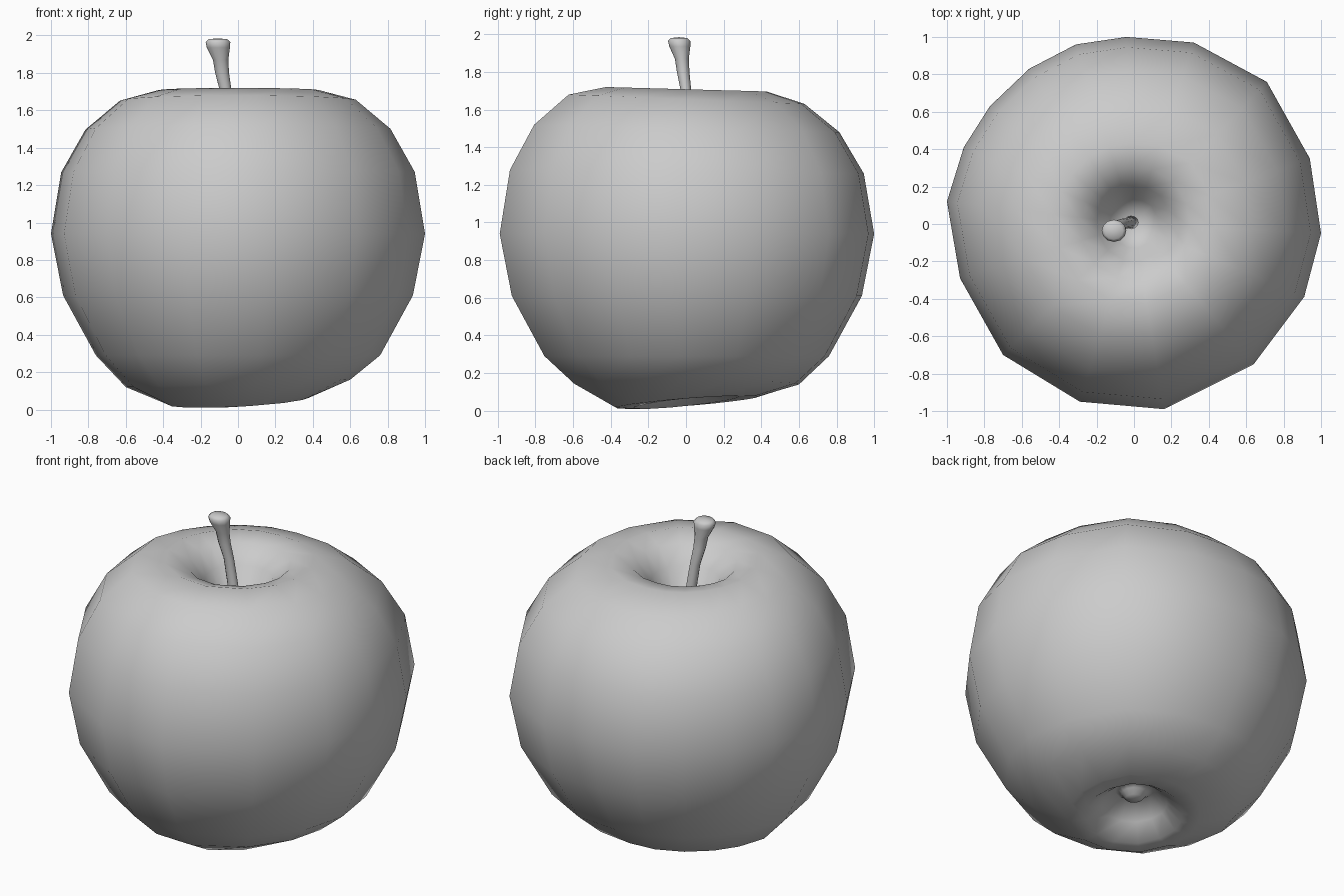
import bpy, bmesh
from math import sin, cos, pi, radians
from mathutils import Vector

if "Cube" in bpy.data.objects:
    bpy.data.objects.remove(bpy.data.objects["Cube"])


def loft(name, rings, end_points):
    """Skin a list of closed rings, closing both ends with a fan."""
    bm = bmesh.new()
    loops = [[bm.verts.new(p) for p in ring] for ring in rings]
    n = len(loops[0])
    for a, b in zip(loops, loops[1:]):
        for i in range(n):
            j = (i + 1) % n
            bm.faces.new((a[i], a[j], b[j], b[i]))
    for loop, point in zip((loops[0], loops[-1]), end_points):
        tip = bm.verts.new(point)
        for i in range(n):
            bm.faces.new((loop[i], loop[(i + 1) % n], tip))
    bmesh.ops.recalc_face_normals(bm, faces=bm.faces)
    mesh = bpy.data.meshes.new(name)
    bm.to_mesh(mesh)
    bm.free()
    for p in mesh.polygons:
        p.use_smooth = True
    obj = bpy.data.objects.new(name, mesh)
    bpy.context.collection.objects.link(obj)
    return obj


# Fruit outline seen from above: 16 slightly uneven points
outline = [(1, -.05), (.94, .35), (.71, .76), (.32, .97), (-.04, 1), (-.31, .96),
           (-.56, .83), (-.77, .63), (-.91, .41), (-1, .12), (-.93, -.29),
           (-.70, -.70), (-.29, -.95), (.16, -.99), (.64, -.75), (.91, -.39)]

# Fruit profile: radius, height, height change towards right (x) and back (y)
profile = [(.05, .15, 0, 0), (.075, .18, 0, 0), (.11, .20, 0, 0),
           (.19, .12, .01, .015), (.28, .045, .02, .03), (.38, .045, .02, .03),
           (.60, .14, .02, 0), (.76, .29, 0, 0), (.935, .61, 0, 0),
           (1, .94, 0, 0), (.945, 1.27, 0, -.01), (.815, 1.50, 0, -.02),
           (.63, 1.655, 0, -.025), (.43, 1.708, 0, -.012), (.30, 1.675, 0, 0),
           (.20, 1.58, 0, 0), (.13, 1.46, 0, 0), (.07, 1.41, 0, 0)]

rings = []
for r, z, dx, dy in profile:
    ring = []
    for x, y in outline:
        d = Vector((x, y)).normalized()
        ring.append((x * r, y * r, z + dx * d.x + dy * d.y))
    rings.append(ring)
loft("apple_body", rings, [(0, 0, .14), (0, 0, 1.40)])

# Leaning stem with a flared tip: x, y, z, radius
stem = [(-.01, .01, 1.38, .04), (-.03, .005, 1.48, .032), (-.065, 0, 1.70, .031),
        (-.085, -.015, 1.80, .037), (-.093, -.022, 1.87, .041),
        (-.105, -.033, 1.935, .062), (-.107, -.036, 1.965, .066),
        (-.108, -.037, 1.98, .05)]
sides = 12
rings = [[(x + r * cos(2 * pi * i / sides), y + .9 * r * sin(2 * pi * i / sides),
           z) for i in range(sides)] for x, y, z, r in stem]
loft("stem", rings, [(-.01, .01, 1.37), (-.108, -.037, 1.985)])
